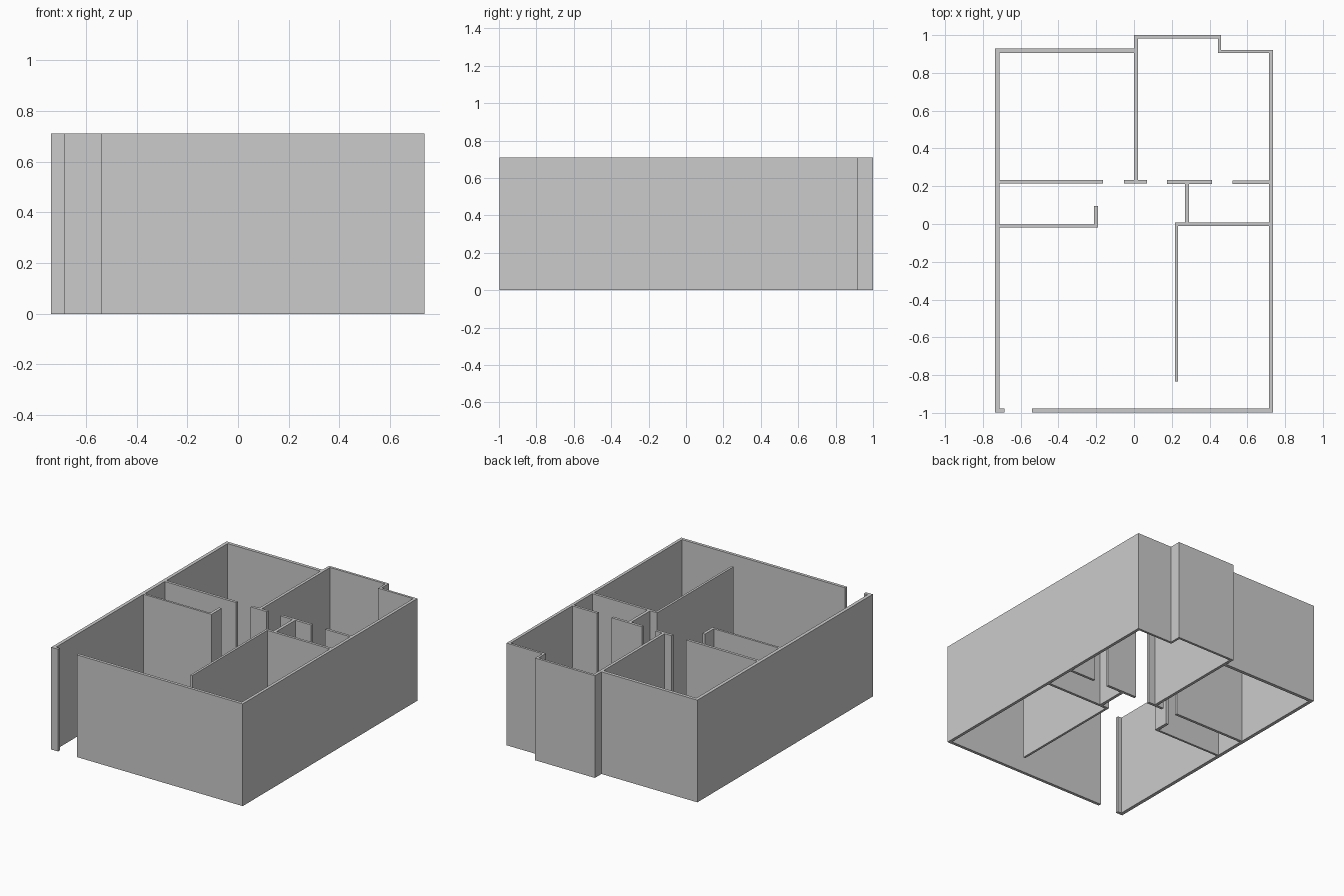
import bpy
import bmesh

if "Cube" in bpy.data.objects:
    bpy.data.objects.remove(bpy.data.objects["Cube"])

HEIGHT = 0.71


def wall(name, x0, x1, y0, y1):
    """Full-height wall from its floor-plan rectangle."""
    bm = bmesh.new()
    bmesh.ops.create_cube(bm, size=1)
    for v in bm.verts:
        v.co.x = x1 if v.co.x > 0 else x0
        v.co.y = y1 if v.co.y > 0 else y0
        v.co.z = HEIGHT if v.co.z > 0 else 0
    mesh = bpy.data.meshes.new(name)
    bm.to_mesh(mesh)
    bm.free()
    bpy.context.collection.objects.link(bpy.data.objects.new(name, mesh))


# Outer walls, with the entrance gap at the front left
wall("left_outer_wall", -0.737, -0.713, -0.998, 0.928)
wall("front_entrance_stub", -0.713, -0.685, -0.998, -0.977)
wall("front_outer_wall", -0.54, 0.735, -0.998, -0.977)
wall("right_outer_wall", 0.714, 0.735, -0.977, 0.92)
wall("back_left_wall", -0.713, 0.0, 0.905, 0.928)
wall("back_right_wall", 0.46, 0.714, 0.904, 0.92)

# Projecting bay at the back
wall("bay_back_wall", 0.02, 0.46, 0.983, 1.0)
wall("bay_side_wall", 0.444, 0.46, 0.904, 0.983)
wall("bedroom_divider", 0.0, 0.02, 0.234, 1.0)

# Cross wall, broken by doorways
wall("cross_wall_left", -0.713, -0.165, 0.215, 0.234)
wall("cross_wall_centre", -0.053, 0.07, 0.215, 0.234)
wall("cross_wall_right", 0.176, 0.412, 0.213, 0.232)
wall("cross_wall_end", 0.522, 0.714, 0.211, 0.229)

# Left alcove partition
wall("alcove_wall", -0.713, -0.212, -0.018, -0.003)
wall("alcove_return", -0.212, -0.191, -0.018, 0.094)

# Right-hand room partitions
wall("hall_partition", 0.27, 0.291, 0.007, 0.213)
wall("right_room_back_wall", 0.217, 0.714, -0.011, 0.007)
wall("right_room_side_wall", 0.217, 0.233, -0.833, -0.011)
